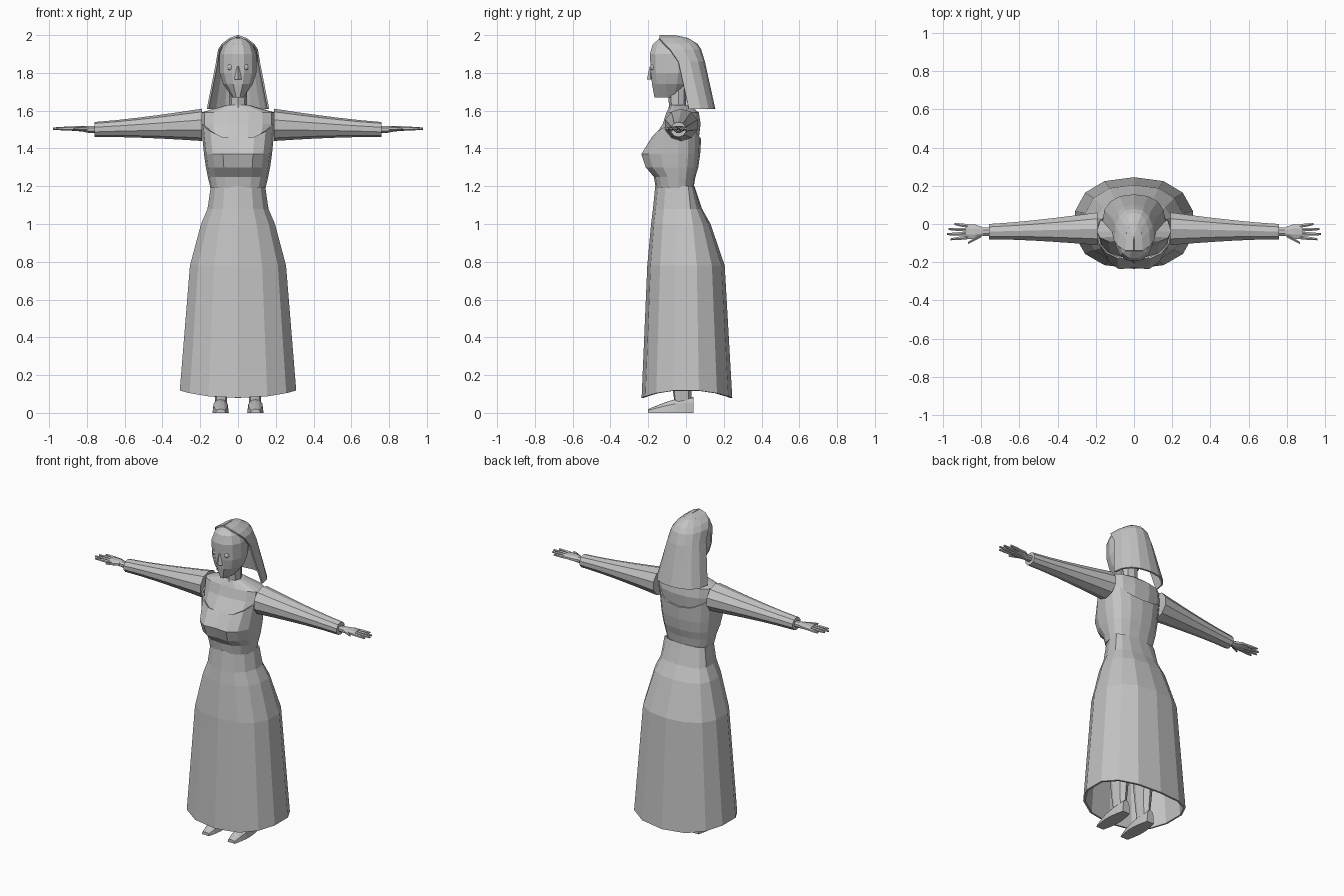
import bpy, bmesh, math

cube = bpy.data.objects.get("Cube")
if cube:
    bpy.data.objects.remove(cube)

grey = bpy.data.materials.new("plain grey")
grey.use_nodes = True
grey.diffuse_color = (0.55, 0.55, 0.55, 1)
grey.node_tree.nodes["Principled BSDF"].inputs["Base Color"].default_value = grey.diffuse_color


def finish(name, bm, shell=0, mirror=False):
    """Turn a bmesh into a named object, optionally hollow or mirrored."""
    bmesh.ops.recalc_face_normals(bm, faces=bm.faces)
    mesh = bpy.data.meshes.new(name)
    bm.to_mesh(mesh)
    bm.free()
    mesh.materials.append(grey)
    ob = bpy.data.objects.new(name, mesh)
    bpy.context.collection.objects.link(ob)
    if shell:
        solid = ob.modifiers.new("thickness", 'SOLIDIFY')
        solid.thickness = shell
        solid.offset = -1
    if mirror:
        ob.modifiers.new("mirror", 'MIRROR')


def skin(rings, closed=True, caps=True):
    """Join rows of points into a surface."""
    bm = bmesh.new()
    rows = [[bm.verts.new(point) for point in ring] for ring in rings]
    count = len(rows[0])
    for low, high in zip(rows, rows[1:]):
        for i in range(count if closed else count - 1):
            j = (i + 1) % count
            bm.faces.new((low[i], low[j], high[j], high[i]))
    if caps:
        bm.faces.new(rows[0])
        bm.faces.new(rows[-1])
    return bm


def soft(value, power=0.85):
    """Power curve that keeps the sign, for squarer ovals."""
    return math.copysign(abs(value) ** power, value)


def mix(start, end, t):
    return start + (end - start) * t


def oval(z, width, front, back, sides=14, centre=-0.04, turn=0, lift=0, cleft=0, middle=0):
    """Horizontal ring; lift raises its sides, cleft dents its front middle."""
    ring = []
    for i in range(sides):
        angle = math.tau * (i + turn) / sides
        across, along = math.cos(angle), math.sin(angle)
        reach = back - centre if along > 0 else centre - front
        y = centre + soft(along) * reach
        if along < -0.99:
            y += cleft
        ring.append((middle + soft(across) * width, y, z + lift * across ** 2))
    return ring


def skirt_ring(**sizes):
    return oval(centre=0, turn=0.5, **sizes)


def bodice_ring(**sizes):
    return oval(sides=16, **sizes)


def head_ring(**sizes):
    return oval(sides=12, centre=-0.07, turn=0.5, **sizes)


def leg_ring(**sizes):
    return oval(sides=8, middle=0.09, **sizes)


def arm_ring(x, y, z, radius, flat=1.0, sides=8):
    """Ring around an arm axis; flat squashes its height."""
    turns = [math.tau * (i + 0.5) / sides for i in range(sides)]
    return [(x, y + radius * math.cos(a), z + radius * flat * math.sin(a)) for a in turns]


def veil_row(z, width, front, back):
    """Half oval, open towards the face."""
    row = []
    for i in range(9):
        angle = math.pi * i / 8
        row.append((soft(math.cos(angle)) * width, mix(front, back, soft(math.sin(angle))), z))
    return row


# Long open skirt
finish("skirt", skin([
    skirt_ring(z=0.08, width=0.315, front=-0.235, back=0.245, lift=0.04),
    skirt_ring(z=0.78, width=0.26, front=-0.205, back=0.205),
    skirt_ring(z=1, width=0.2, front=-0.185, back=0.13),
    skirt_ring(z=1.08, width=0.165, front=-0.175, back=0.085),
    skirt_ring(z=1.2, width=0.147, front=-0.163, back=0.045),
], caps=False), shell=0.012)

# Fitted bodice with a fold between the bust halves
finish("bodice", skin([
    bodice_ring(z=1.19, width=0.146, front=-0.16, back=0.04),
    bodice_ring(z=1.25, width=0.16, front=-0.17, back=0.05),
    bodice_ring(z=1.3, width=0.17, front=-0.225, back=0.065, cleft=0.015),
    bodice_ring(z=1.37, width=0.18, front=-0.25, back=0.075, cleft=0.02),
    bodice_ring(z=1.45, width=0.196, front=-0.19, back=0.08, cleft=0.01, lift=0.08),
], caps=False), shell=0.01)

# Upper chest and shoulders
finish("upper_chest", skin([
    oval(z=1.36, width=0.165, front=-0.18, back=0.055),
    oval(z=1.45, width=0.186, front=-0.18, back=0.07),
    oval(z=1.53, width=0.195, front=-0.125, back=0.08),
    oval(z=1.59, width=0.195, front=-0.105, back=0.07),
    oval(z=1.63, width=0.06, front=-0.085, back=0.02),
]))

# Neck
finish("neck", skin([
    oval(z=1.56, width=0.055, front=-0.1, back=0.02, sides=8),
    oval(z=1.63, width=0.047, front=-0.09, back=0, sides=8),
    oval(z=1.74, width=0.05, front=-0.1, back=0, sides=8),
]))

# Head
finish("head", skin([
    head_ring(z=1.67, width=0.03, front=-0.17, back=-0.05),
    head_ring(z=1.74, width=0.08, front=-0.183, back=0),
    head_ring(z=1.8, width=0.1, front=-0.19, back=0.02),
    head_ring(z=1.9, width=0.1, front=-0.195, back=0.045),
    head_ring(z=1.95, width=0.08, front=-0.18, back=0.035),
    head_ring(z=1.985, width=0.04, front=-0.14, back=0),
]))

# Nose
bm = bmesh.new()
bmesh.ops.create_cone(bm, cap_ends=True, segments=4, radius1=0.02, radius2=0.005, depth=0.07)
bmesh.ops.translate(bm, verts=bm.verts, vec=(0, -0.187, 1.8))
finish("nose", bm)

# Eyes
bm = bmesh.new()
bmesh.ops.create_uvsphere(bm, u_segments=10, v_segments=6, radius=0.018)
bmesh.ops.translate(bm, verts=bm.verts, vec=(0.04, -0.172, 1.83))
finish("eyes", bm, mirror=True)

# Draped veil
finish("veil", skin([
    veil_row(z=1.61, width=0.165, front=0.015, back=0.155),
    veil_row(z=1.86, width=0.116, front=-0.04, back=0.1),
    veil_row(z=1.925, width=0.105, front=-0.085, back=0.08),
    veil_row(z=1.955, width=0.085, front=-0.115, back=0.06),
    veil_row(z=1.985, width=0.045, front=-0.14, back=0.01),
    veil_row(z=2, width=0.002, front=-0.14, back=-0.06),
], closed=False, caps=False), shell=0.01)

# Sleeves, tapering from shoulder to wrist
steps = [i / 5 for i in range(6)]
finish("sleeves", skin([
    arm_ring(x=mix(0.19, 0.76, t), y=mix(-0.025, -0.04, t), z=mix(1.525, 1.5, t),
             radius=mix(0.042, 0.09, (1 - t) ** 1.4), flat=0.95, sides=10)
    for t in steps
]), mirror=True)

# Palms
finish("palms", skin([
    arm_ring(x=0.74, y=-0.04, z=1.5, radius=0.024, flat=0.8),
    arm_ring(x=0.79, y=-0.04, z=1.5, radius=0.024, flat=0.8),
    arm_ring(x=0.83, y=-0.04, z=1.505, radius=0.04, flat=0.4),
    arm_ring(x=0.88, y=-0.04, z=1.505, radius=0.042, flat=0.3),
]), mirror=True)


def finger(name, root, tip):
    """Tapered digit from root to tip, each given as (x, y)."""
    rings = [arm_ring(x=mix(root[0], tip[0], t), y=mix(root[1], tip[1], t), z=1.505,
                      radius=mix(0.011, 0.006, t ** 2), sides=6) for t in (0, 0.5, 1)]
    finish(name, skin(rings), mirror=True)


# Fingers fan out evenly
finger("thumb", root=(0.8, -0.06), tip=(0.87, -0.1))
reaches = {"index_finger": 0.96, "middle_finger": 0.98, "ring_finger": 0.97, "little_finger": 0.94}
for i, (name, reach) in enumerate(reaches.items()):
    finger(name, root=(0.87, mix(-0.07, -0.01, i / 3)), tip=(reach, mix(-0.08, 0, i / 3)))

# Legs under the skirt
finish("legs", skin([
    leg_ring(z=0.05, width=0.03, front=-0.06, back=0.03),
    leg_ring(z=0.12, width=0.036, front=-0.07, back=0.03),
    leg_ring(z=0.32, width=0.05, front=-0.09, back=0.05),
    leg_ring(z=0.9, width=0.08, front=-0.11, back=0.06),
]), mirror=True)

# Shoes, rising from toe to heel
rows = []
for t in steps:
    width = mix(0.026, 0.044, math.sin(math.pi * t))
    height = mix(0.02, 0.085, math.sin(math.pi / 2 * t))
    arch = [math.pi * i / 6 for i in range(7)]
    rows.append([(0.092 + width * math.cos(a), mix(-0.2, 0.04, t),
                  height * soft(math.sin(a), 0.6)) for a in arch])
finish("shoes", skin(rows), mirror=True)
